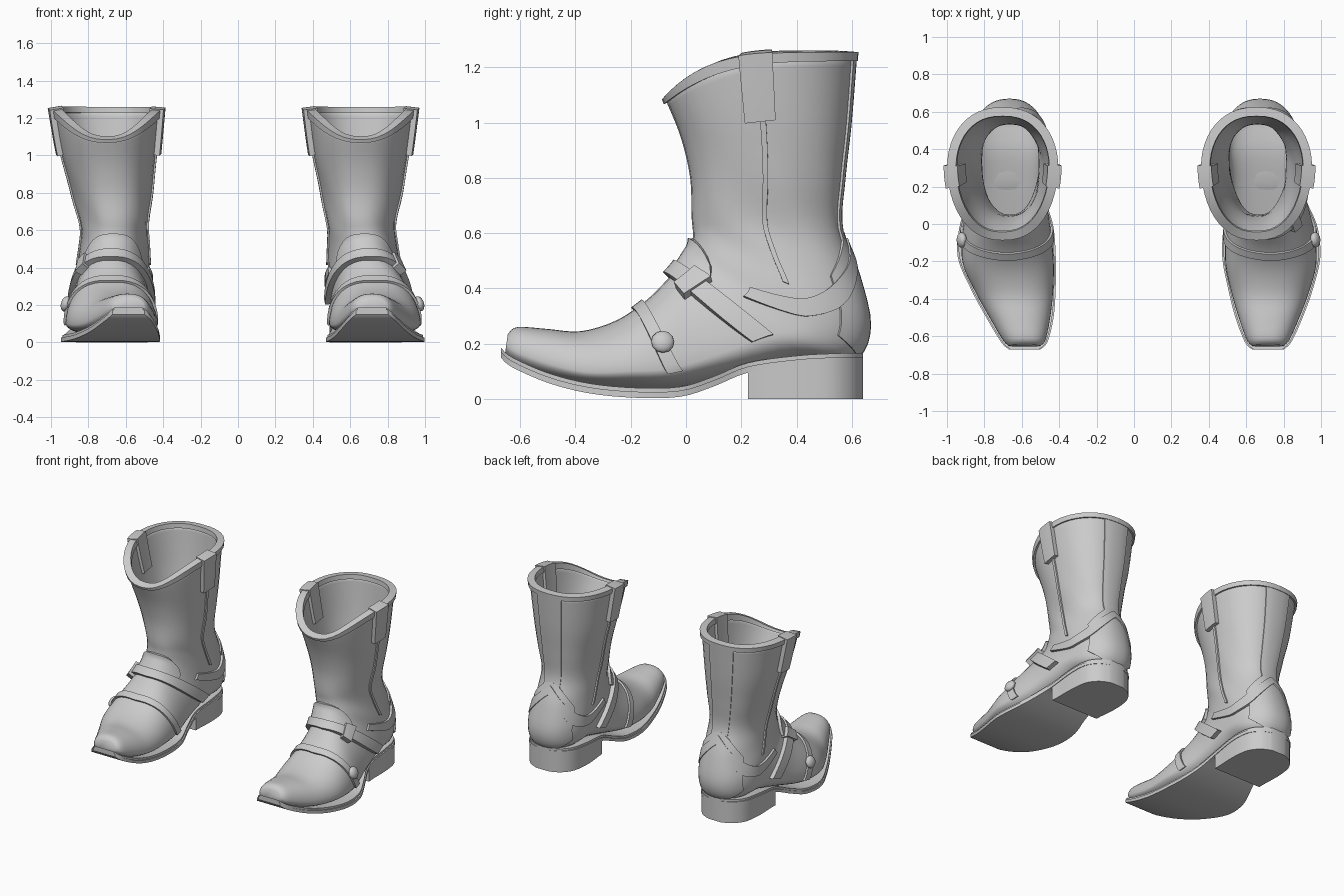
import bpy, bmesh, math
from mathutils import Vector

if "Cube" in bpy.data.objects:
    bpy.data.objects.remove(bpy.data.objects["Cube"])

# Boot sections from toe to rim: front point y,z / back point y,z / half width / low-heaviness / centre x left, right
SECTIONS = [
    (-.645, .235, -.655, .165, .085, .3, -.585, .716),
    (-.61, .26, -.62, .125, .115, .4, -.588, .717),
    (-.5, .253, -.5, .075, .162, .5, -.61, .722),
    (-.38, .245, -.36, .045, .207, .6, -.64, .728),
    (-.25, .285, -.2, .035, .243, .6, -.672, .732),
    (-.14, .36, -.03, .04, .238, .7, -.68, .728),
    (-.07, .43, .18, .09, .212, .7, -.68, .712),
    (-.03, .475, .4, .14, .203, .6, -.675, .695),
    (0, .52, .6, .145, .2, .45, -.67, .68),
    (.02, .555, .66, .26, .195, .3, -.667, .675),
    (.025, .6, .62, .45, .182, .15, -.662, .665),
    (.02, .66, .56, .62, .182, .15, -.662, .66),
    (.015, .8, .57, .8, .212, .15, -.675, .66),
    (-.02, .95, .592, 1.0, .247, .15, -.69, .656),
    (-.075, 1.085, .612, 1.25, .284, .15, -.702, .655)]
TOP = len(SECTIONS) - 1

# Sole stations: y, half width, underside z, centre x left, right
SOLE = [
    (-.67, .085, .15, -.585, .716), (-.63, .125, .115, -.587, .717), (-.5, .18, .058, -.61, .722),
    (-.35, .226, .02, -.645, .73), (-.18, .262, .004, -.68, .734), (-.02, .252, .008, -.682, .73),
    (.1, .217, .045, -.68, .715), (.225, .19, .095, -.676, .69), (.4, .194, .12, -.675, .68),
    (.53, .178, .128, -.675, .68), (.605, .125, .13, -.675, .68), (.64, .055, .13, -.675, .68)]


def sample(rows, s):
    """Smooth interpolation between the rows of a table."""
    s = min(max(s, 0), len(rows) - 1)
    i = min(int(s), len(rows) - 2)
    t = s - i
    a, b, c, d = (rows[min(max(k, 0), len(rows) - 1)] for k in range(i - 1, i + 3))
    return [.5 * (2 * q + (r - p) * t + (2 * p - 5 * q + 4 * r - v) * t * t + (3 * q - p - 3 * r + v) * t ** 3)
            for p, q, r, v in zip(a, b, c, d)]


def surf(side, s, th):
    """Point on the boot leather; th = 0 at the front, pi at the back."""
    if s > TOP:
        e = surf(side, TOP, th)
        return e + (e - surf(side, TOP - .1, th)) * ((s - TOP) * 10)
    ya, za, yb, zb, w, d, cl, cr = sample(SECTIONS, s)
    um = .5 + .4 * d
    c, sn = math.cos(th), math.sin(th)
    u = um - um * c if c > 0 else um - (1 - um) * c
    g = 1 + 3.5 * max(0, s - 13) ** 1.5
    uz = 1 - max(0, 1 - u) ** g
    fold = math.exp(-((s - 11) / 1.4) ** 2) * .02 * math.sin(6 * th + 2.5 * s)
    x = w * (1 + fold) * math.copysign(abs(sn) ** .85, sn)
    return Vector(((cl if side < 0 else cr) + x, ya + (yb - ya) * u, za + (zb - za) * uz))


def normal(side, s, th):
    e = .06
    a = surf(side, s, th + e) - surf(side, s, th - e)
    b = surf(side, min(s + e, TOP), th) - surf(side, min(s, TOP) - e, th)
    return a.cross(b).normalized()


def make(name, verts, faces, angle=35, fix=True):
    me = bpy.data.meshes.new(name)
    me.from_pydata(verts, [], faces)
    if fix:
        bm = bmesh.new()
        bm.from_mesh(me)
        bmesh.ops.recalc_face_normals(bm, faces=bm.faces)
        bm.to_mesh(me)
        bm.free()
    for p in me.polygons:
        p.use_smooth = True
    me.set_sharp_from_angle(angle=math.radians(angle))
    ob = bpy.data.objects.new(name, me)
    bpy.context.collection.objects.link(ob)
    return ob


def patch(name, side, th0, th1, s0, s1, lo=-.01, hi=.012, n=16, m=3):
    """Raised strip wrapped on the leather; s0 and s1 may be functions of t = 0..1 along the strip."""
    f0 = s0 if callable(s0) else lambda t: s0
    f1 = s1 if callable(s1) else lambda t: s1
    verts, faces = [], []
    for off in (lo, hi):
        for i in range(n + 1):
            t = i / n
            th = th0 + (th1 - th0) * t
            for j in range(m + 1):
                s = f0(t) + (f1(t) - f0(t)) * j / m
                verts.append(surf(side, s, th) + normal(side, s, th) * off)
    N = (n + 1) * (m + 1)
    ix = lambda i, j: i * (m + 1) + j
    for i in range(n):
        for j in range(m):
            q = [ix(i, j), ix(i + 1, j), ix(i + 1, j + 1), ix(i, j + 1)]
            faces += [q, [k + N for k in reversed(q)]]
    border = [ix(i, 0) for i in range(n)] + [ix(n, j) for j in range(m)]
    border += [ix(i, m) for i in range(n, 0, -1)] + [ix(0, j) for j in range(m, 0, -1)]
    for a, b in zip(border, border[1:] + border[:1]):
        faces.append([a, b, b + N, a + N])
    return make(name, verts, faces)


def upper(side):
    """Leather foot and shaft as one bent tube, open at the top."""
    n, step = 40, 4
    rings = TOP * step + 1
    verts = [surf(side, r / step, 2 * math.pi * k / n) for r in range(rings) for k in range(n)]
    faces = [list(range(n))[::-1]]
    for r in range(rings - 1):
        for k in range(n):
            a, b = r * n + k, r * n + (k + 1) % n
            faces.append([a, b, b + n, a + n])
    ob = make("boot_upper", verts, faces, 50, fix=False)
    mod = ob.modifiers.new("thickness", "SOLIDIFY")
    mod.thickness, mod.offset = .025, -1


def slab(name, side, t0, t1, low, high, grow=0):
    """Sole layer lofted front to back along the sole stations."""
    n = int((t1 - t0) * 4)
    verts, faces = [], []
    for i in range(n + 1):
        y, w, z, cl, cr = sample(SOLE, t0 + (t1 - t0) * i / n)
        cx = cl if side < 0 else cr
        for sx, h in ((-1, low), (1, low), (1, high), (-1, high)):
            verts.append((cx + sx * (w + grow), y, h(z)))
    for i in range(n):
        for k in range(4):
            a, b = i * 4 + k, i * 4 + (k + 1) % 4
            faces.append([a, b, b + 4, a + 4])
    faces += [[0, 1, 2, 3], [n * 4 + k for k in range(4)]]
    make(name, verts, faces)


def stud(side, s, th):
    bpy.ops.mesh.primitive_uv_sphere_add(segments=12, ring_count=8, radius=.042)
    ob = bpy.context.object
    ob.name = "strap_stud"
    nrm = normal(side, s, th)
    ob.location = surf(side, s, th) + nrm * .018
    ob.scale = (1, 1, .6)
    ob.rotation_euler = nrm.to_track_quat('Z', 'Y').to_euler()
    bpy.ops.object.shade_smooth_by_angle()


PI = math.pi
for side in (-1, 1):
    upper(side)
    # sole, welt and heel block
    slab("sole", side, 0, 11, lambda z: z, lambda z: z + .022)
    slab("welt", side, 0, 11, lambda z: z + .02, lambda z: z + .036, -.008)
    slab("heel_block", side, 7, 11, lambda z: 0, lambda z: z + .005, -.004)
    # rim binding and back strip
    patch("rim_binding", side, -PI, PI, 13.84, 14.04, -.036, .012, 48, 2)
    patch("back_strip", side, PI - .28, PI + .28, 10.7, 13.85, -.01, .008, 6, 14)
    patch("heel_counter", side, PI - .95, PI + .95, lambda t: 8.1 + .3 * abs(2 * t - 1),
          lambda t: 10.9 - 1.1 * abs(2 * t - 1) ** 1.5, -.01, .01, 16, 12)
    # tongue pad, instep strap and vamp strap
    patch("tongue_pad", side, -.75, .75, 6.9, lambda t: 9.6 - 2 * abs(2 * t - 1) ** 3, -.01, .018, 16, 8)
    patch("instep_strap", side, -1.6, 1.6, lambda t: 6.15 + .5 * abs(2 * t - 1),
          lambda t: 7.25 - .1 * abs(2 * t - 1), -.01, .03, 30, 4)
    patch("vamp_strap", side, -1.75, 1.75, lambda t: 4.5 + .4 * abs(2 * t - 1),
          lambda t: 4.85 + .35 * abs(2 * t - 1), -.01, .013, 30, 2)
    patch("buckle", side, side * .55, side * .78, 6.1, 7.5, 0, .042, 4, 4)
    stud(side, 5, side * 1.2)
    for k in (-1, 1):
        # heel strap, side seam and pull tab on each flank
        patch("heel_strap", side, k * 1.1, k * PI, lambda t: 7.75 + 2.65 * t, lambda t: 8.35 + 2.4 * t, -.01, .016, 20, 2)
        patch("side_seam", side, k * 1.42, k * 1.48, 9.2, 13.4, -.01, .009, 2, 24)
        patch("pull_tab", side, k * 1.27, k * 1.58, 13.15, 14.07, -.045, .03, 4, 8)
